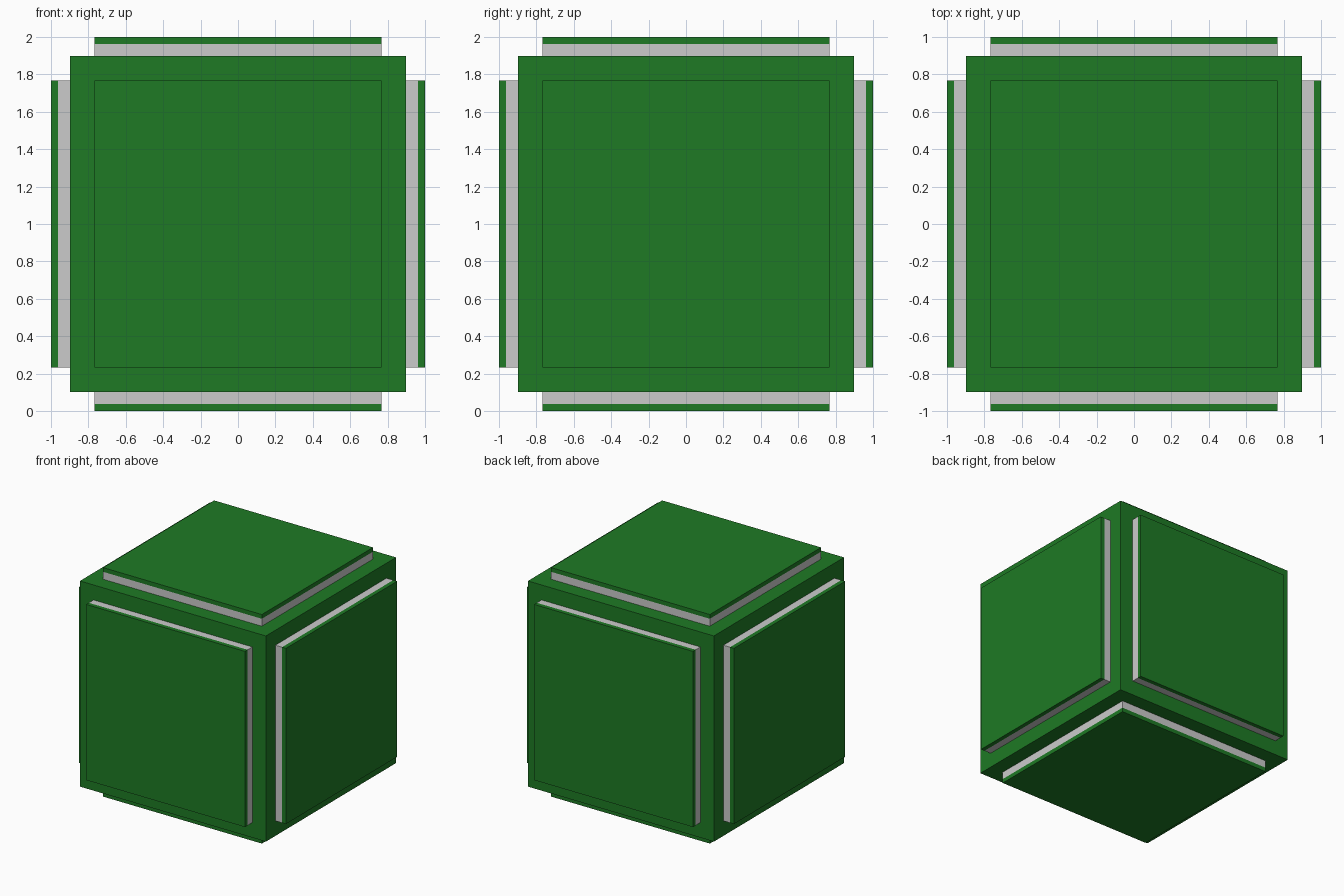
import bpy
from mathutils import Vector

if "Cube" in bpy.data.objects:
    bpy.data.objects.remove(bpy.data.objects["Cube"])

CORE = 0.898    # half size of the central cube
PANEL = 0.767   # half width of the raised panels
SEAM = 0.963    # where the grey spacer meets the green cap
OUTER = 1.0     # outer face of the caps
CENTRE = Vector((0, 0, 1))

green = bpy.data.materials.new("green")
green.diffuse_color = (0.013, 0.195, 0.018, 1)
green.use_nodes = True
green.node_tree.nodes["Principled BSDF"].inputs["Base Color"].default_value = green.diffuse_color


def box(name, centre, size, material=None):
    bpy.ops.mesh.primitive_cube_add(size=1, location=centre)
    obj = bpy.context.object
    obj.name = name
    obj.scale = size
    bpy.ops.object.transform_apply(location=False, rotation=False, scale=True)
    if material:
        obj.data.materials.append(material)
    return obj


def slab(name, axis, sign, inner, outer, material=None):
    """Square plate spanning inner..outer along one axis direction."""
    offset = Vector((0, 0, 0))
    offset[axis] = sign * (inner + outer) / 2
    size = [2 * PANEL] * 3
    size[axis] = outer - inner
    return box(name, CENTRE + offset, size, material)


# Central cube
box("core_cube", CENTRE, [2 * CORE] * 3, green)

# Grey spacer and green cap on each of the six sides
sides = {"left": (0, -1), "right": (0, 1), "front": (1, -1),
         "back": (1, 1), "bottom": (2, -1), "top": (2, 1)}
for side, (axis, sign) in sides.items():
    slab(side + "_spacer", axis, sign, CORE, SEAM)
    slab(side + "_cap", axis, sign, SEAM, OUTER, green)
